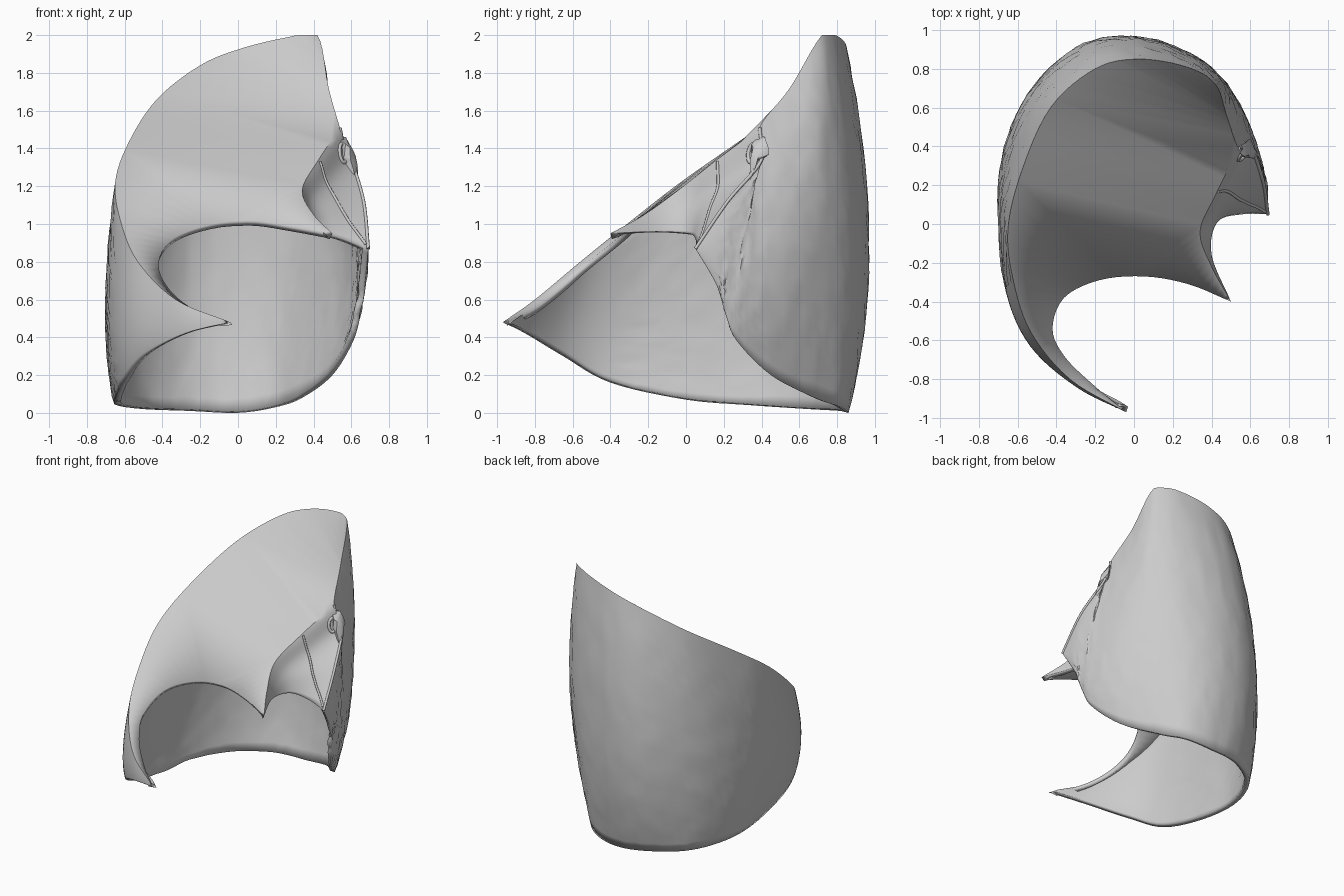
import bpy, bmesh, math, random
from mathutils import Vector as V
from mathutils.bvhtree import BVHTree

if "Cube" in bpy.data.objects:
    bpy.data.objects.remove(bpy.data.objects["Cube"])

random.seed(4)
STEPS = 6  # samples per control span


def spline(pts, u):
    """Catmull-Rom through pts, u runs from 0 to len-1."""
    n = len(pts) - 1
    i = min(int(u), n - 1)
    t = u - i
    b, c = V(pts[i]), V(pts[i + 1])
    a = V(pts[i - 1]) if i else 2 * b - c
    d = V(pts[i + 2]) if i + 2 <= n else 2 * c - b
    p = 0.5 * (2 * b + (c - a) * t + (2 * a - 5 * b + 4 * c - d) * t * t
               + (3 * b - a - 3 * c + d) * t ** 3)
    p.z = min(max(p.z, 0), 2)
    return p


# Wall outline from cheek tip round the back to the other cheek: lower, middle, upper
columns = [
    ((-.04, -.97, .48), (-.04, -.97, .48), (-.04, -.97, .48)),
    ((-.28, -.85, .42), (-.31, -.83, .50), (-.33, -.80, .60)),
    ((-.50, -.65, .30), (-.54, -.62, .50), (-.53, -.56, .80)),
    ((-.61, -.40, .16), (-.66, -.35, .50), (-.62, -.30, 1.01)),
    ((-.65, .00, .07), (-.70, .00, .55), (-.65, -.03, 1.22)),
    ((-.64, .35, .04), (-.68, .33, .65), (-.58, .27, 1.43)),
    ((-.50, .65, .02), (-.55, .66, .80), (-.43, .60, 1.66)),
    ((-.25, .82, .01), (-.30, .91, .85), (-.20, .80, 1.84)),
    ((.00, .86, .00), (-.02, .97, .90), (.02, .85, 1.93)),
    ((.20, .82, .03), (.25, .90, .95), (.27, .81, 1.99)),
    ((.34, .68, .08), (.45, .75, 1.0), (.42, .72, 2.0)),
    ((.50, .45, .20), (.58, .55, .90), (.48, .55, 1.72)),
    ((.61, .27, .38), (.65, .35, .85), (.54, .39, 1.51)),
    ((.645, .21, .52), (.67, .27, .85), (.60, .40, 1.34)),
    ((.67, .16, .68), (.69, .18, .85), (.665, .22, 1.12)),
    ((.69, .05, .87), (.69, .05, .87), (.69, .05, .87)),
]
low, mid, top = ([c[k] for c in columns] for k in range(3))
# Front edge of the sloping face, then the notch edge and lower edge of the cheek panel
front_edge = [(-.04, -.97, .48), (-.22, -.82, .54), (-.36, -.68, .65), (-.42, -.54, .78),
              (-.36, -.38, .91), (-.18, -.29, .99), (.05, -.27, 1.02), (.28, -.31, .99), (.50, -.40, .95)]
notch = [(.50, -.40, .95), (.40, -.22, 1.05), (.34, -.04, 1.18), (.42, .15, 1.33), (.54, .39, 1.51)]
cheek_low = [(.50, -.40, .95), (.40, -.16, .96), (.43, .01, .95), (.56, .05, .92), (.69, .05, .87)]

bm = bmesh.new()


def grid(func, nu, nv):
    vs = [[bm.verts.new(func(i, j)) for j in range(nv + 1)] for i in range(nu + 1)]
    for i in range(nu):
        for j in range(nv):
            bm.faces.new((vs[i][j], vs[i + 1][j], vs[i + 1][j + 1], vs[i][j + 1]))


# Curved side and back wall, slightly hammered
def wall(i, j):
    u, v = i / STEPS, j / 24
    a, m, b = spline(low, u), spline(mid, u), spline(top, u)
    p = a * (1 - v) * (1 - 2 * v) + m * 4 * v * (1 - v) + b * v * (2 * v - 1)
    if 0 < j < 24 and 3 * STEPS < i < 14 * STEPS:
        p += V([random.uniform(-.004, .004) for _ in range(3)])
    return p


grid(wall, 15 * STEPS, 24)


# Recessed cheek panel, joined to the upper wall edge
def cheek(i, j):
    s, v = i / 20, j / (3 * STEPS)
    p = spline(notch, s * 4).lerp(spline(cheek_low, s * 4), v)
    end = V(notch[-1]).lerp(V(cheek_low[-1]), v)
    return p + s ** 3 * (spline(top, 12 + 3 * v) - end)


grid(cheek, 20, 3 * STEPS)

# Sloping face filled between the wall rim and the front edge
loop = [spline(top, i / STEPS) for i in range(12 * STEPS + 1)]
loop += [spline(notch, i / 5) for i in range(19, 0, -1)]
loop += [spline(front_edge, i / 5) for i in range(40, 0, -1)]
vs = [bm.verts.new(p) for p in loop]
edges = [bm.edges.new((vs[i], vs[(i + 1) % len(vs)])) for i in range(len(vs))]
bmesh.ops.triangle_fill(bm, edges=edges, use_beauty=True, normal=(0, -.65, .76))

bmesh.ops.remove_doubles(bm, verts=bm.verts, dist=.0008)
bmesh.ops.dissolve_degenerate(bm, edges=bm.edges, dist=.0005)
bmesh.ops.recalc_face_normals(bm, faces=bm.faces)
back = max(bm.faces, key=lambda f: f.calc_center_median().y)
if back.normal.y < 0:
    bmesh.ops.reverse_faces(bm, faces=bm.faces)
tree = BVHTree.FromBMesh(bm)
mesh = bpy.data.meshes.new("helmet_shell")
bm.to_mesh(mesh)
bm.free()
shell = bpy.data.objects.new("helmet_shell", mesh)
bpy.context.collection.objects.link(shell)
solid = shell.modifiers.new("thickness", "SOLIDIFY")
solid.thickness, solid.offset = .034, -1
bpy.context.view_layer.objects.active = shell
shell.select_set(True)
bpy.ops.object.shade_smooth_by_angle(angle=math.radians(28))


# Raised trims, snapped to the shell
def trim(name, pts, radius, cyclic=False, samples=8):
    cu = bpy.data.curves.new(name, "CURVE")
    cu.dimensions = "3D"
    cu.bevel_depth, cu.bevel_resolution, cu.use_fill_caps = radius, 2, True
    n = (len(pts) - 1) * samples
    path = [tree.find_nearest(spline(pts, i / samples))[0] for i in range(n + (not cyclic))]
    sp = cu.splines.new("POLY")
    sp.points.add(len(path) - 1)
    for q, p in zip(sp.points, path):
        q.co = (*p, 1)
    sp.use_cyclic_u = cyclic
    ob = bpy.data.objects.new(name, cu)
    bpy.context.collection.objects.link(ob)


trim("brow_ridge", top[12:], .009)
trim("cheek_ridge", [(.43, .17, 1.33), (.50, .15, 1.2), (.58, .09, 1.06), (.68, .05, .9)], .008)
eye = [(.56, .35 + .035 * math.cos(a * math.pi / 6), 1.375 + .05 * math.sin(a * math.pi / 6))
       for a in range(13)]
trim("eye_ring", eye, .011, True, 3)
